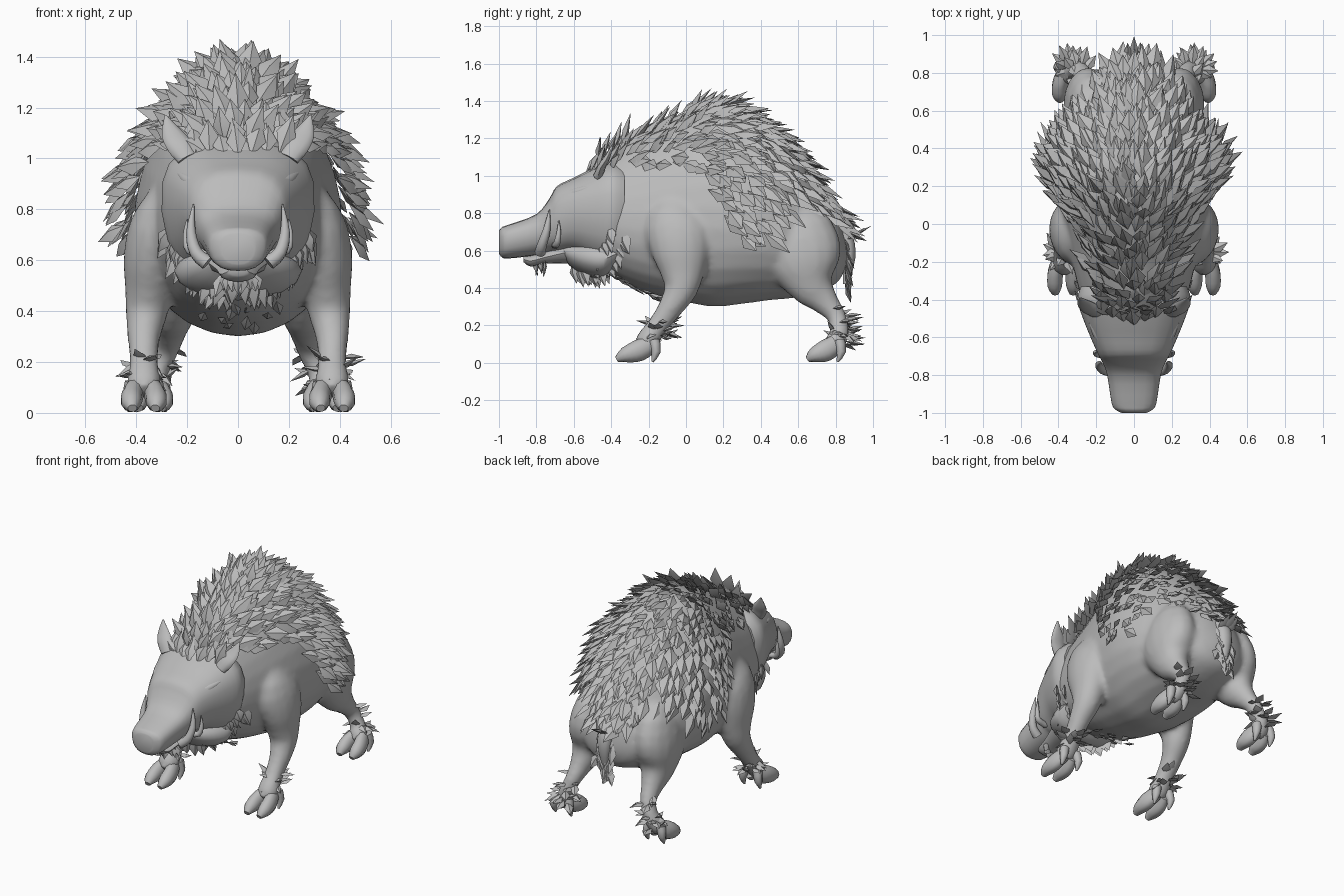
import bpy, bmesh, math, random
from mathutils import Vector

if "Cube" in bpy.data.objects:
    bpy.data.objects.remove(bpy.data.objects["Cube"])

random.seed(7)
hide = bpy.data.materials.new("grey hide")
hide.diffuse_color = (0.5, 0.5, 0.5, 1)
hide.use_nodes = True
hide.node_tree.nodes["Principled BSDF"].inputs["Base Color"].default_value = hide.diffuse_color
X, Y, Z = Vector((1, 0, 0)), Vector((0, 1, 0)), Vector((0, 0, 1))


def finish(bm, name, angle=50, mirror=False):
    bmesh.ops.recalc_face_normals(bm, faces=bm.faces)
    me = bpy.data.meshes.new(name)
    bm.to_mesh(me)
    bm.free()
    me.materials.append(hide)
    ob = bpy.data.objects.new(name, me)
    bpy.context.collection.objects.link(ob)
    bpy.ops.object.select_all(action='DESELECT')
    ob.select_set(True)
    bpy.context.view_layer.objects.active = ob
    bpy.ops.object.shade_smooth_by_angle(angle=math.radians(angle))
    if mirror:
        ob.modifiers.new("mirror", 'MIRROR').use_mirror_merge = False
    return ob


def spline(rows, u):
    """Smooth curve through rows of numbers, u from 0 to len(rows) - 1."""
    i = min(int(u), len(rows) - 2)
    t = u - i
    a, b, c, d = (rows[max(0, min(len(rows) - 1, i + k))] for k in (-1, 0, 1, 2))
    return [q + 0.5 * t * (r - p + t * (2 * p - 5 * q + 4 * r - s + t * (3 * (q - r) + s - p)))
            for p, q, r, s in zip(a, b, c, d)]


def loft(name, rows, sides=16, sub=3, upright=False, power=1.0, mirror=False, taper=0.0):
    """Skin round sections (x, y, z, half width, half depth)."""
    bm, rings = bmesh.new(), []
    n = (len(rows) - 1) * sub
    for k in range(n + 1):
        u = k / sub
        x, y, z, w, h = spline(rows, u)
        c = Vector((x, y, z))
        side, up = X, Z
        if not upright:
            e = 0.05
            t = Vector(spline(rows, min(u + e, n / sub))[:3]) - Vector(spline(rows, max(u - e, 0))[:3])
            up = X.cross(t).normalized()
            side = t.cross(up).normalized()
        ring = []
        for j in range(sides):
            a = math.tau * j / sides
            s, co = math.sin(a), math.cos(a)
            ring.append(bm.verts.new(c + side * math.copysign(abs(s) ** power, s) * w * (1 - taper * co)
                                     + up * math.copysign(abs(co) ** power, co) * h))
        rings.append(ring)
    for p, q in zip(rings, rings[1:]):
        for j in range(sides):
            bm.faces.new((p[j], p[j - 1], q[j - 1], q[j]))
    bm.faces.new(rings[0])
    bm.faces.new(rings[-1])
    return finish(bm, name, mirror=mirror)


def leaf(bm, p, d, n, length, width):
    """One pointed tuft of hair with a diamond section."""
    d = d.normalized()
    s = d.cross(n).normalized()
    n = s.cross(d)
    base = bm.verts.new(p - d * 0.02)
    tip = bm.verts.new(p + d * length + n * length * random.uniform(-0.05, 0.12))
    m = p + d * length * 0.42
    ring = [bm.verts.new(m + v) for v in (s * width, n * width * 0.5, -s * width, -n * width * 0.3)]
    for j in range(4):
        bm.faces.new((base, ring[j - 1], ring[j]))
        bm.faces.new((tip, ring[j], ring[j - 1]))


def jitter(a):
    return Vector([random.uniform(-a, a) for _ in range(3)])


# Torso and legs, fused into one smooth skin
TAPER = .17
torso = [(0, -.55, .82, .18, .18), (0, -.4, .80, .27, .33), (0, -.2, .80, .325, .425),
         (0, 0, .825, .365, .50), (0, .15, .835, .39, .535), (0, .3, .825, .405, .51),
         (0, .45, .785, .385, .45), (0, .6, .72, .325, .37), (0, .74, .64, .25, .25),
         (0, .82, .60, .17, .16), (0, .86, .58, .05, .05)]
body = loft("body", torso, 28, 3, True, taper=TAPER)
limbs = [
    loft("front_leg", [(.22, .02, .92, .05, .08), (.30, -.04, .76, .11, .17), (.335, -.03, .62, .115, .165),
                       (.35, -.02, .48, .095, .12), (.36, -.03, .39, .083, .09), (.37, -.08, .30, .066, .068),
                       (.37, -.15, .20, .057, .056), (.37, -.21, .12, .068, .06), (.37, -.25, .08, .045, .04)]),
    loft("hind_leg", [(.18, .52, .84, .06, .08), (.225, .60, .70, .12, .19), (.245, .63, .55, .13, .205),
                      (.255, .67, .42, .10, .13), (.265, .74, .33, .067, .077), (.28, .805, .25, .05, .052),
                      (.32, .82, .16, .047, .052), (.34, .79, .10, .062, .057), (.34, .76, .07, .04, .04)])]
for ob in limbs + [body]:
    ob.select_set(True)
bpy.context.view_layer.objects.active = body
bpy.ops.object.join()
half = body.modifiers.new("mirror", 'MIRROR')
half.use_bisect_axis[0] = True
fuse = body.modifiers.new("fuse", 'REMESH')
fuse.mode, fuse.voxel_size, fuse.use_smooth_shade = 'VOXEL', .018, True
soft = body.modifiers.new("soften", 'SMOOTH')
soft.factor, soft.iterations = .5, 6

# Head with snout, jaw and hanging jowls
loft("head", [(0, -1.0, .645, .065, .06), (0, -.985, .645, .095, .08), (0, -.95, .648, .118, .09),
              (0, -.8, .685, .142, .11), (0, -.73, .735, .168, .145), (0, -.69, .765, .19, .18),
              (0, -.6, .79, .23, .20), (0, -.5, .79, .27, .25), (0, -.4, .79, .30, .29),
              (0, -.33, .80, .28, .26)], 20, 3, True, 0.8, taper=-.12)
loft("lower_jaw", [(0, -.87, .555, .04, .015), (0, -.83, .545, .07, .03), (0, -.75, .565, .085, .035),
                   (0, -.6, .60, .13, .07)], 12, 3, True)
loft("jowl", [(0, -.66, .60, .10, .04), (0, -.60, .575, .17, .075), (0, -.52, .56, .225, .105),
              (0, -.44, .555, .25, .11), (0, -.36, .59, .24, .09)], 16, 3, True)

# Brows, ears and tusks
loft("brow", [(.10, -.715, .84, .015, .012), (.135, -.66, .885, .03, .025), (.19, -.58, .915, .03, .025),
              (.23, -.52, .94, .01, .01)], 10, 3, mirror=True)
loft("ear", [(.20, -.47, 1.0, .04, .025), (.23, -.45, 1.05, .05, .022), (.262, -.42, 1.10, .04, .015),
             (.285, -.39, 1.17, .004, .004)], 12, 3, mirror=True)
loft("tusk", [(.12, -.78, .59, .03, .03), (.165, -.77, .63, .026, .026), (.185, -.745, .71, .02, .02),
              (.175, -.73, .82, .003, .003)], 10, 3, mirror=True)
loft("upper_tusk", [(.12, -.70, .63, .02, .02), (.19, -.69, .64, .018, .018),
                    (.205, -.68, .70, .012, .012), (.20, -.68, .76, .003, .003)], 10, 3, mirror=True)

# Cloven hooves and dew claws
for part, x, y, reach in (("front", .37, -.19, .18), ("hind", .345, .80, .15)):
    for label, o in (("inner", -.045), ("outer", .045)):
        loft(f"{part}_{label}_hoof",
             [(x + o * .6, y, .10, .035, .05), (x + o, y - reach * .35, .066, .042, .058),
              (x + o * 1.1, y - reach * .75, .042, .04, .042), (x + o, y - reach, .018, .018, .016)],
             10, 3, mirror=True)
        loft(f"{part}_{label}_dew_claw",
             [(x + o, y + .02, .12, .03, .03), (x + o * 1.3, y + .03, .06, .025, .025),
              (x + o * 1.3, y + .01, .005, .006, .006)], 8, 2, mirror=True)

# Spiky mantle covering the back, with a lobe hanging on each flank
edge = [(-.6, .98), (-.3, 1.06), (.05, 1.01), (.16, .85), (.3, .67), (.46, .70), (.58, .86), (.7, .82), (.9, .66)]


def edge_height(y):
    for (y0, z0), (y1, z1) in zip(edge, edge[1:]):
        if y <= y1:
            return z0 + (z1 - z0) * (y - y0) / (y1 - y0)
    return .66


def skin(u, a):
    x, y, z, w, h = spline(torso, u)
    return Vector((w * math.sin(a) * (1 - TAPER * math.cos(a)), y, z + h * math.cos(a)))


bm = bmesh.new()
rows = 34
for r in range(rows):
    u = .7 + 8.6 * r / (rows - 1)
    girth = max(spline(torso, u)[3:])
    step = .082 / max(girth, .1)
    count = int(2.2 / step)
    for k in range(-count, count + 1):
        a = (k + .5 * (r % 2)) * step + random.uniform(-.3, .3) * step
        uu = min(max(u + random.uniform(-.15, .15), .3), 9.7)
        p = skin(uu, a)
        if abs(a) > 2.2 or p.z < edge_height(p.y):
            continue
        back = (skin(uu + .05, a) - skin(uu - .05, a)).normalized()
        around = (skin(uu, a + .05) - skin(uu, a - .05)).normalized()
        n = around.cross(back).normalized()
        if n.dot(p - Vector((0, p.y, .75))) < 0:
            n = -n
        down = around * math.copysign(min(1, abs(a)), a)
        lobe = max(0, 1 - abs(p.y - .29) / .28) * max(0, min(1, (1.25 - p.z) / .2))
        lift = .36 + max(0, -p.y - .2) * 1.4 + .4 * lobe
        d = back * .85 + down * (.5 + .25 * lobe) + n * lift + jitter(.24)
        leaf(bm, p + n * (.005 + .045 * lobe), d, n, random.uniform(.11, .18), random.uniform(.034, .048))
finish(bm, "mantle_spikes", 40)

# Crest of hair above the forehead
bm = bmesh.new()
for k in range(-3, 4):
    for row in range(3):
        p = Vector((k * .056, -.53 + row * .06 + abs(k) * .02, 1.02 + row * .035 + abs(k) * .006))
        leaf(bm, p, Vector((k * .06, .5, .9)) + jitter(.25), -Y, random.uniform(.10, .16), .04)
finish(bm, "crest", 40)

# Beard along the jowls, chin and chest
bm = bmesh.new()
for s in (1, -1):
    for k in range(13):
        t = k / 12
        for row in range(2):
            p = Vector((s * (.03 + .24 * t), -.60 + .19 * t + row * .07, .53 + .19 * t * t - row * .02))
            leaf(bm, p, Vector((s * .3 * t, .35, -1)) + jitter(.2), Vector((s, -1, 0)),
                 random.uniform(.09, .14), .042)
    for k in range(5):
        leaf(bm, Vector((s * k * .016, -.81 + k * .014, .54)), Vector((s * .1 * k, .1, -1)) + jitter(.2), -Y,
             random.uniform(.06, .09), .025)
    for k in range(7):
        p = Vector((s * random.uniform(0, .16), -.40 + k * .04, .47 - k * .02))
        leaf(bm, p, Vector((0, .9, -.4)) + jitter(.2), -Y, .08, .022)
finish(bm, "beard", 40)

# Ankle and hock tufts
bm = bmesh.new()
for x, y, z, back, amount in ((.375, -.14, .19, .35, 16), (.325, .83, .16, .4, 16), (.29, .82, .27, 1.2, 6)):
    for s in (1, -1):
        for k in range(amount):
            a = math.tau * k / amount
            out = Vector((math.cos(a), math.sin(a), 0))
            p = Vector((s * x, y, z + random.uniform(-.06, .03))) + out * .035
            leaf(bm, p, out * .8 + Vector((0, back, random.uniform(-.7, .4))) + jitter(.2), Z,
                 random.uniform(.07, .105), .028)
finish(bm, "ankle_tufts", 40)

# Tail with hanging tufts
loft("tail", [(0, .80, .72, .05, .04), (0, .855, .66, .05, .04), (0, .87, .56, .045, .035),
              (0, .855, .42, .015, .015)], 10, 3)
bm = bmesh.new()
for k in range(24):
    p = Vector((random.uniform(-.05, .05), .855, .68 - k * .012))
    leaf(bm, p, Vector((random.uniform(-.5, .5), .25, -1)), Y, random.uniform(.08, .13), .035)
for x in (-.03, .03, 0):
    leaf(bm, Vector((x, .84, .65)), Vector((x, .9, .45)), Z, .14 if x else .175, .03)
finish(bm, "tail_tuft", 40)
